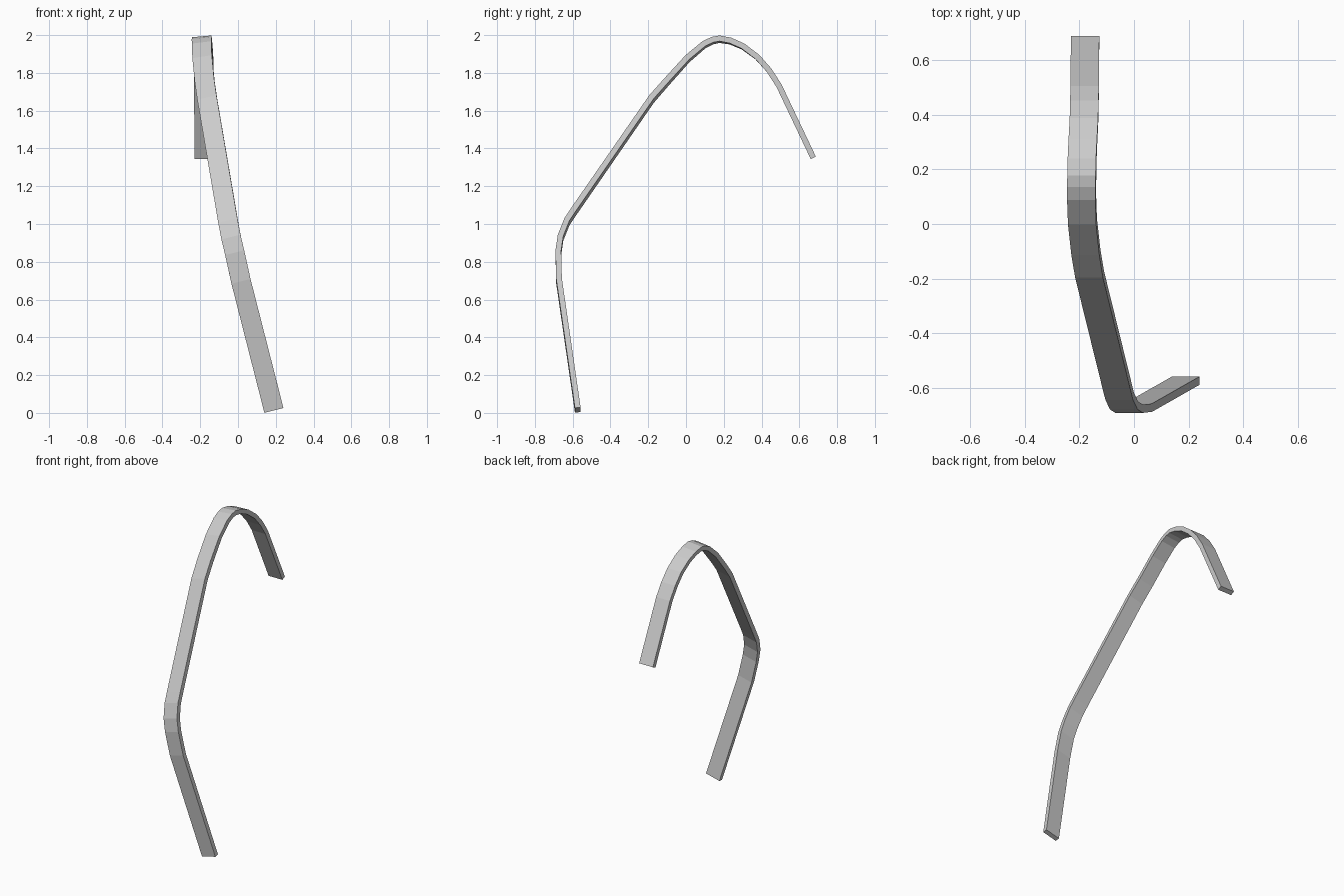
import bpy
import bmesh
from mathutils import Vector

cube = bpy.data.objects.get("Cube")
if cube:
    bpy.data.objects.remove(cube, do_unlink=True)

WIDTH = 0.104
THICKNESS = 0.03

# Material
grey = bpy.data.materials.new("light grey")
grey.use_nodes = True
colour = (0.6, 0.6, 0.6, 1)
grey.diffuse_color = colour
grey.node_tree.nodes["Principled BSDF"].inputs["Base Color"].default_value = colour

# Path of the left edge of the strap, from the foot to the free rear end
path = [Vector(p) for p in (
    (.24, -.573, .028), (.066, -.672, .71), (.033, -.676, .86),
    (.014, -.664, .94), (-.002, -.63, 1.025), (-.012, -.59, 1.085),
    (-.112, -.183, 1.672), (-.125, -.103, 1.762), (-.137, .008, 1.883),
    (-.14, .095, 1.955), (-.14, .14, 1.976), (-.139, .177, 1.983),
    (-.138, .235, 1.972), (-.135, .302, 1.942), (-.131, .378, 1.884),
    (-.13, .439, 1.815), (-.128, .492, 1.733), (-.127, .674, 1.35))]


def across(point):
    """Strap width direction: tilted low down, level at the rear end."""
    tilt = min(max(0.37 * (0.42 - point.y), 0), 0.25)
    return Vector((1, 0, tilt)).normalized() * WIDTH


def add_section(bm, i):
    """Rectangular cross-section, mitred between neighbouring segments."""
    here = path[i]
    before = (here - path[max(i - 1, 0)]).normalized()
    after = (path[min(i + 1, len(path) - 1)] - here).normalized()
    side = across(here)
    half = side.cross(before + after).normalized() * THICKNESS / 2
    corners = (here + half, here - half, here - side - half, here - side + half)
    return [bm.verts.new(c) for c in corners]


# Bent flat strap
bm = bmesh.new()
sections = [add_section(bm, i) for i in range(len(path))]
for low, high in zip(sections, sections[1:]):
    for a in range(4):
        b = (a + 1) % 4
        bm.faces.new((low[a], low[b], high[b], high[a]))
bm.faces.new(sections[0])
bm.faces.new(sections[-1])
bmesh.ops.recalc_face_normals(bm, faces=bm.faces)

mesh = bpy.data.meshes.new("bent_strap")
bm.to_mesh(mesh)
bm.free()
mesh.materials.append(grey)
strap = bpy.data.objects.new("bent_strap", mesh)
bpy.context.collection.objects.link(strap)
